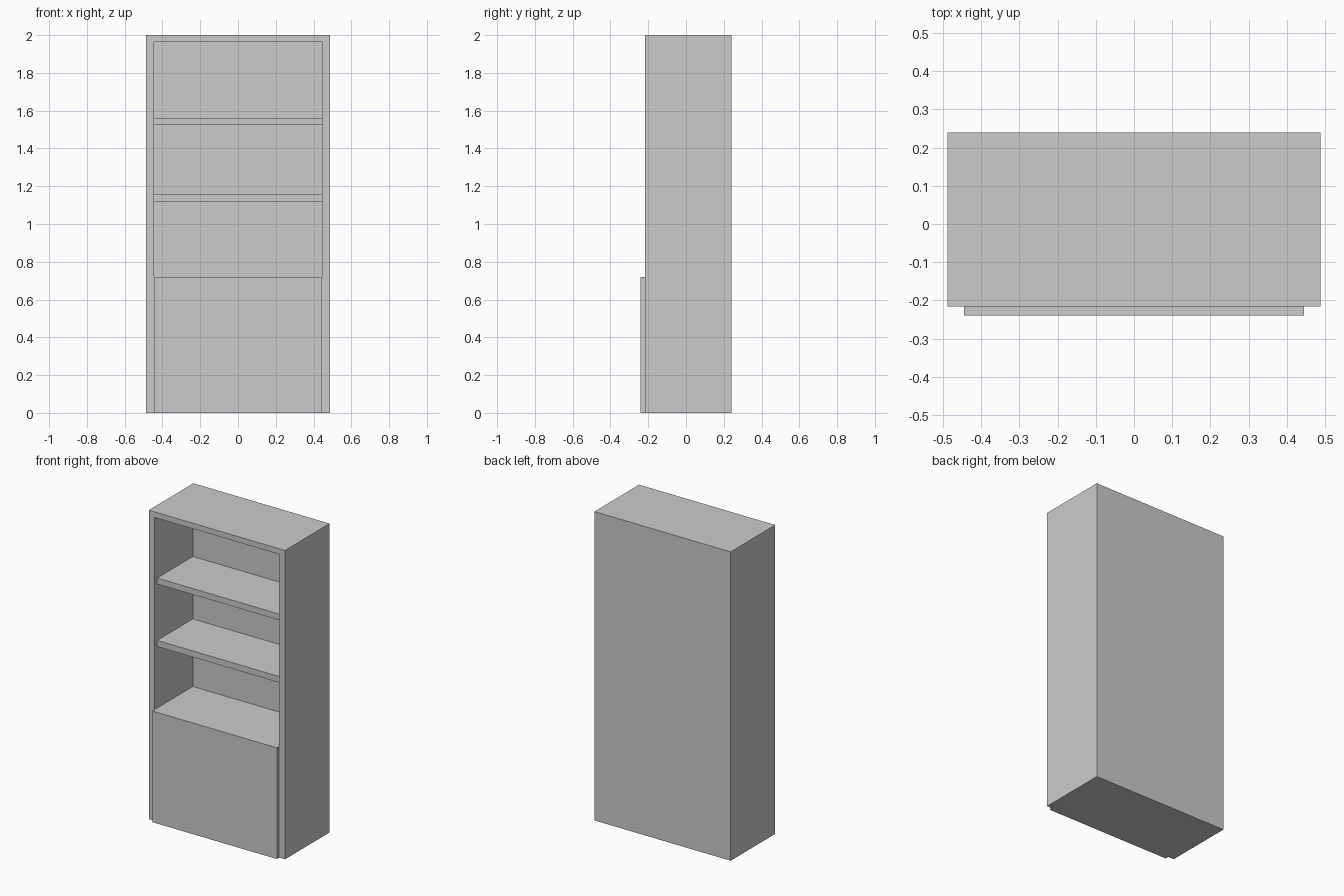
import bpy
import bmesh

if "Cube" in bpy.data.objects:
    bpy.data.objects.remove(bpy.data.objects["Cube"])

HALF_W, HEIGHT = 0.488, 2.0        # outer case
INNER_W, INNER_TOP = 0.446, 1.964  # opening
FRONT, BACK = -0.216, 0.24
BACK_INNER = 0.175                 # inner face of the back panel
SHELF_FRONT = -0.19
CABINET_TOP = 0.72


def add_object(name, bm):
    bmesh.ops.recalc_face_normals(bm, faces=bm.faces)
    mesh = bpy.data.meshes.new(name)
    bm.to_mesh(mesh)
    bm.free()
    obj = bpy.data.objects.new(name, mesh)
    bpy.context.collection.objects.link(obj)
    return obj


def extrude_profile(name, points, y0, y1):
    """Extrude an x-z outline from y0 to y1."""
    bm = bmesh.new()
    face = bm.faces.new([bm.verts.new((x, y0, z)) for x, z in points])
    result = bmesh.ops.extrude_face_region(bm, geom=[face], use_keep_orig=True)
    moved = [v for v in result["geom"] if isinstance(v, bmesh.types.BMVert)]
    bmesh.ops.translate(bm, verts=moved, vec=(0, y1 - y0, 0))
    return add_object(name, bm)


def panel(name, z0, z1, y0, y1):
    """Board spanning the full width of the opening."""
    w = INNER_W
    return extrude_profile(name, [(-w, z0), (w, z0), (w, z1), (-w, z1)], y0, y1)


# Case: two sides joined by the top
right_half = [(HALF_W, HEIGHT), (HALF_W, 0), (INNER_W, 0), (INNER_W, INNER_TOP)]
left_half = [(-x, z) for x, z in reversed(right_half)]
extrude_profile("case_frame", right_half + left_half, FRONT, BACK)

# Back panel
panel("back_panel", 0, INNER_TOP, BACK_INNER, BACK)

# Lower cabinet, its front standing proud of the case
panel("lower_cabinet", 0, CABINET_TOP, -0.24, BACK_INNER)

# Open shelves
for name, z0, z1 in (("lower_shelf", 1.118, 1.158), ("upper_shelf", 1.523, 1.562)):
    panel(name, z0, z1, SHELF_FRONT, BACK_INNER)
